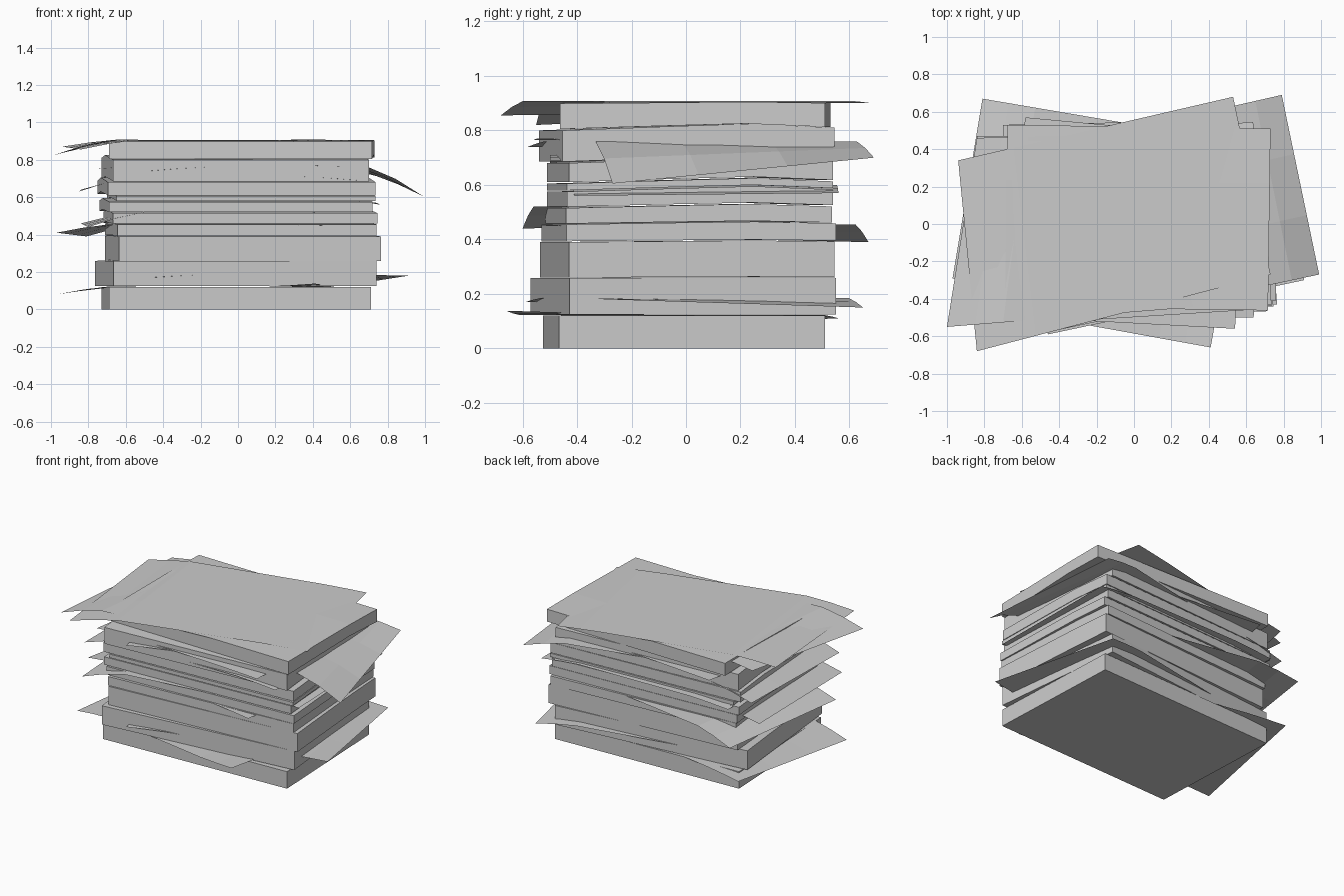
import bpy, bmesh
from math import radians, cos, sin

if "Cube" in bpy.data.objects:
    bpy.data.objects.remove(bpy.data.objects["Cube"])


def make(name, bm):
    bmesh.ops.recalc_face_normals(bm, faces=bm.faces)
    me = bpy.data.meshes.new(name)
    bm.to_mesh(me)
    bm.free()
    ob = bpy.data.objects.new(name, me)
    bpy.context.collection.objects.link(ob)


def bundle(name, z0, z1, x0, x1, y0, y1, deg, bow0, bow1):
    """Thick bundle of paper, rotated inside its bounds, gently bowed across y."""
    a = radians(deg)
    c, s = cos(a), abs(sin(a))
    W, D = x1 - x0, y1 - y0
    k = c * c - s * s
    w, d = (W * c - D * s) / k, (D * c - W * s) / k
    cx, cy = (x0 + x1) / 2, (y0 + y1) / 2
    bm = bmesh.new()
    rings = []
    for v, b in ((-.5, 0), (-.1, .6), (.2, 1), (.5, .4)):
        ring = []
        for u, z, bow in ((-.5, z0, bow0), (.5, z0, bow0), (.5, z1, bow1), (-.5, z1, bow1)):
            x, y = u * w, v * d
            ring.append(bm.verts.new((cx + x * c - y * sin(a), cy + x * sin(a) + y * c, z + b * bow)))
        rings.append(ring)
    for p, q in zip(rings, rings[1:]):
        for i in range(4):
            j = (i + 1) % 4
            bm.faces.new((p[i], p[j], q[j], q[i]))
    bm.faces.new(rings[0])
    bm.faces.new(rings[-1])
    make(name, bm)


def sheet(name, z, fl, fr, br, bl):
    """Loose sheet: flat at height z, ends curling to the four corner heights."""
    us, vs = (0, .1, .2, .5, .8, .9, 1), (0, .33, .67, 1)
    bm = bmesh.new()
    grid = []
    for v in vs:
        row = []
        for u in us:
            p = [(fl[i] * (1 - u) + fr[i] * u) * (1 - v) + (bl[i] * (1 - u) + br[i] * u) * v for i in range(3)]
            left, right = fl[2] * (1 - v) + bl[2] * v, fr[2] * (1 - v) + br[2] * v
            end = left if u < .5 else right
            t = max(0, (abs(2 * u - 1) - .6) / .4) ** 1.3
            row.append(bm.verts.new((p[0], p[1], z + (end - z) * t)))
        grid.append(row)
    for r, q in zip(grid, grid[1:]):
        for i in range(len(us) - 1):
            bm.faces.new((r[i], r[i + 1], q[i + 1], q[i]))
    make(name, bm)


# Bundles, bottom to top: z range, x range, y range, angle, bow below and above
bundles = [
    (0, .12, -.73, .71, -.525, .51, 2.4, 0, 0),
    (.125, .258, -.765, .74, -.57, .55, 5.8, 0, .003),
    (.26, .39, -.71, .765, -.535, .545, 4.3, .003, .006),
    (.393, .455, -.71, .74, -.53, .55, 3.8, .006, .01),
    (.458, .515, -.72, .745, -.515, .535, 3, .01, .015),
    (.52, .575, -.74, .72, -.51, .54, 3, .015, .02),
    (.58, .605, -.70, .735, -.51, .54, 3, .02, .02),
    (.61, .68, -.75, .735, -.51, .54, 3.2, .02, .025),
    (.685, .80, -.73, .70, -.54, .545, 3.6, .025, .025),
    (.805, .898, -.69, .73, -.462, .53, -.8, .02, .007),
]
for i, b in enumerate(bundles):
    bundle(f"paper_bundle_{i + 1}", *b)

# Loose sheets: height, then front-left, front-right, back-right, back-left corners
sheets = [
    (.122, (-.97, -.41, .08), (.41, -.66, .138), (.58, .31, .11), (-.80, .56, .11)),
    (.185, (-.46, -.59, .17), (.91, -.30, .18), (.72, .65, .15), (-.67, .38, .18)),
    (.455, (-.97, -.29, .41), (.45, -.53, .45), (.60, .43, .44), (-.81, .67, .39)),
    (.52, (-.80, -.60, .44), (.70, -.40, .50), (.62, .53, .51), (-.84, .38, .46)),
    (.60, (-.70, -.45, .58), (.76, -.41, .56), (.74, .56, .57), (-.70, .53, .58)),
    (.71, (-.85, -.50, .63), (.64, -.50, .69), (.66, .48, .68), (-.84, .47, .64)),
    (.76, (-.47, -.58, .74), (.99, -.27, .605), (.79, .69, .70), (-.62, .37, .74)),
    (.77, (-.76, -.49, .75), (.54, -.56, .765), (.60, .46, .77), (-.58, .57, .77)),
    (.902, (-1.0, -.55, .82), (.50, -.43, .89), (.52, .50, .89), (-.84, .46, .865)),
    (.908, (-.84, -.68, .855), (.73, -.27, .90), (.53, .68, .90), (-.94, .34, .87)),
]
for i, s in enumerate(sheets):
    sheet(f"loose_sheet_{i + 1}", *s)
